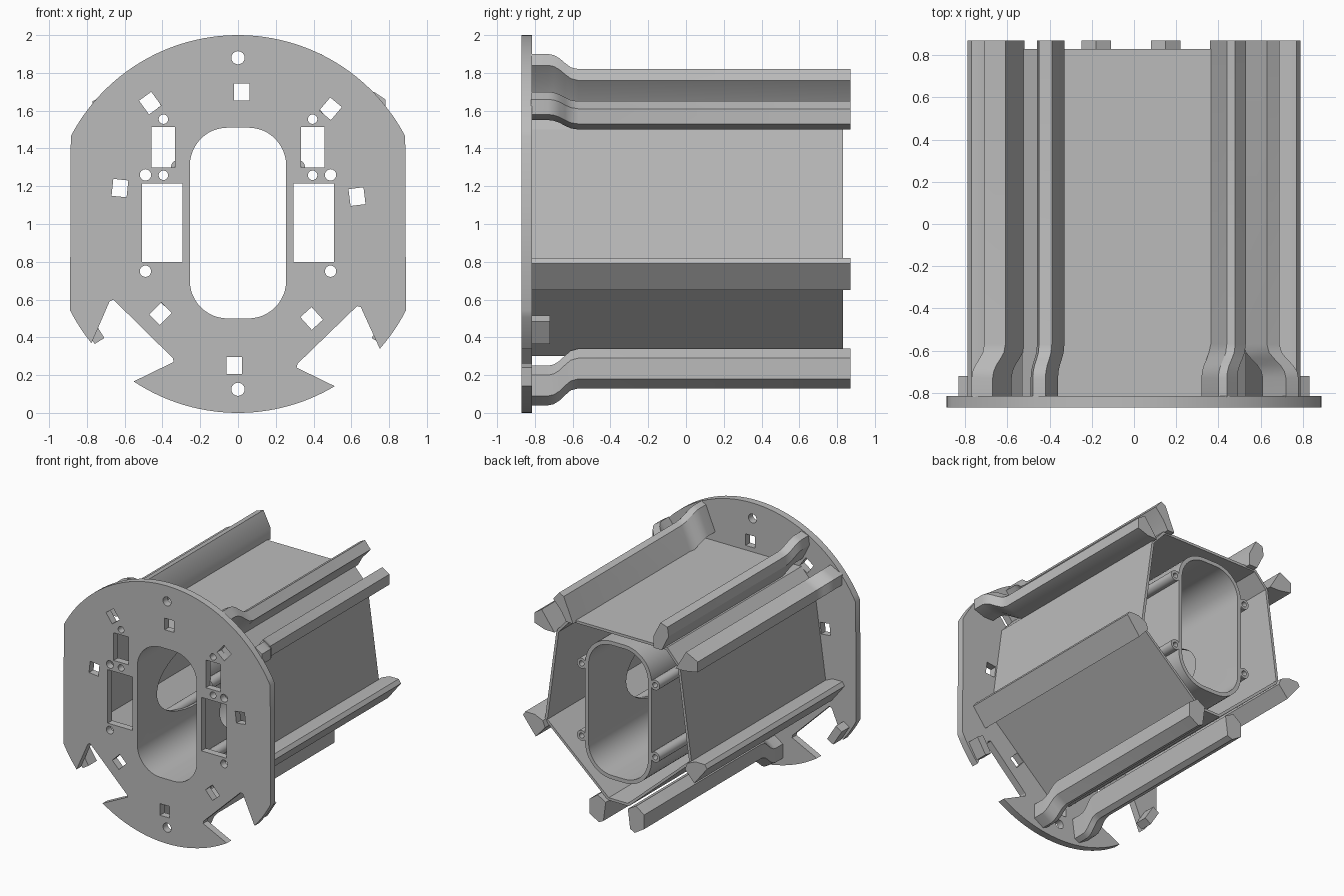
import bpy, bmesh
from math import sin, cos, pi, radians, atan2

cube = bpy.data.objects.get("Cube")
if cube:
    bpy.data.objects.remove(cube, do_unlink=True)

grey = bpy.data.materials.new("plain grey")
grey.use_nodes = True
grey.diffuse_color = (0.5, 0.5, 0.5, 1)
grey.node_tree.nodes["Principled BSDF"].inputs["Base Color"].default_value = (0.5, 0.5, 0.5, 1)


def arc(cx, cz, r, a0, a1, n):
    return [(cx + r * cos(a0 + (a1 - a0) * i / n), cz + r * sin(a0 + (a1 - a0) * i / n))
            for i in range(n + 1)]


def circle(cx, cz, r, n=24):
    return arc(cx, cz, r, 0, 2 * pi, n)[:-1]


def rect(cx, cz, w, h, deg=0):
    c, s = cos(radians(deg)), sin(radians(deg))
    return [(cx + c * u * w / 2 - s * v * h / 2, cz + s * u * w / 2 + c * v * h / 2)
            for u, v in ((-1, -1), (1, -1), (1, 1), (-1, 1))]


def rounded(w, z0, z1, r):
    pts = []
    for cx, cz, a in ((w - r, z1 - r, 0), (r - w, z1 - r, pi / 2),
                      (r - w, z0 + r, pi), (w - r, z0 + r, 1.5 * pi)):
        pts += arc(cx, cz, r, a, a + pi / 2, 12)
    return pts


def mirrored(half):
    return half + [(-x, z) for x, z in reversed(half)]


def finish(ob):
    ob.data.materials.clear()
    ob.data.materials.append(grey)
    bpy.ops.object.select_all(action='DESELECT')
    ob.select_set(True)
    bpy.context.view_layer.objects.active = ob
    bpy.ops.object.shade_smooth_by_angle(angle=radians(30))
    return ob


def slab(name, outlines, y0, y1):
    """Extrude an outline with holes along y."""
    cu = bpy.data.curves.new(name, 'CURVE')
    cu.dimensions, cu.fill_mode, cu.extrude = '2D', 'BOTH', (y1 - y0) / 2
    for pts in outlines:
        sp = cu.splines.new('POLY')
        sp.points.add(len(pts) - 1)
        for p, (x, z) in zip(sp.points, pts):
            p.co = (x, z, 0, 1)
        sp.use_cyclic_u = True
    ob = bpy.data.objects.new(name, cu)
    bpy.context.collection.objects.link(ob)
    ob.rotation_euler = (pi / 2, 0, 0)
    ob.location.y = (y0 + y1) / 2
    bpy.ops.object.select_all(action='DESELECT')
    ob.select_set(True)
    bpy.context.view_layer.objects.active = ob
    bpy.ops.object.convert(target='MESH')
    ob = bpy.context.view_layer.objects.active
    bm = bmesh.new()
    bm.from_mesh(ob.data)
    bmesh.ops.remove_doubles(bm, verts=bm.verts, dist=1e-4)
    bmesh.ops.recalc_face_normals(bm, faces=bm.faces)
    bm.to_mesh(ob.data)
    bm.free()
    return finish(ob)


def rail(name, section, flare=(0, 0)):
    """Sweep a section along y, stepping outward near the plate."""
    steps = [(-0.82, 1), (-0.73, 1), (-0.70, 0.93), (-0.67, 0.72), (-0.64, 0.4),
             (-0.61, 0.12), (-0.57, 0), (0.87, 0)]
    bm = bmesh.new()
    rings = [[bm.verts.new((x + flare[0] * k, y, z + flare[1] * k)) for x, z in section]
             for y, k in steps]
    n = len(section)
    for a, b in zip(rings, rings[1:]):
        for i in range(n):
            j = (i + 1) % n
            bm.faces.new((a[i], a[j], b[j], b[i]))
    bm.faces.new(rings[0])
    bm.faces.new(rings[-1])
    bmesh.ops.recalc_face_normals(bm, faces=bm.faces)
    me = bpy.data.meshes.new(name)
    bm.to_mesh(me)
    bm.free()
    ob = bpy.data.objects.new(name, me)
    bpy.context.collection.objects.link(ob)
    return finish(ob)


def disc_arc(p, q, n):
    a0, a1 = atan2(p[1] - 1, p[0]), atan2(q[1] - 1, q[0])
    return arc(0, 1, 1, a0, a1, n)


# front plate: clipped disc with two notches, windows and holes
opening = rounded(0.255, 0.5, 1.51, 0.2)
outline = disc_arc((0.885, 1.465), (-0.885, 1.465), 48)
outline += disc_arc((-0.885, 0.545), (-0.775, 0.37), 6)
outline += [(-0.68, 0.59), (-0.66, 0.6), (-0.345, 0.29), (-0.34, 0.27)]
outline += disc_arc((-0.55, 0.17), (0.51, 0.145), 30)
outline += [(0.31, 0.24), (0.315, 0.26), (0.63, 0.565), (0.65, 0.56)]
outline += disc_arc((0.75, 0.34), (0.885, 0.545), 6)
holes = [opening, circle(0, 1.88, 0.035), circle(0, 0.125, 0.035)]
for s in (-1, 1):
    holes += [rect(s * 0.402, 1.007, 0.215, 0.415), rect(s * 0.395, 1.407, 0.125, 0.215),
              circle(s * 0.49, 1.26, 0.03), circle(s * 0.49, 0.75, 0.03),
              circle(s * 0.395, 1.555, 0.025), circle(s * 0.395, 1.258, 0.025)]
for x, z, deg in ((0.02, 1.7, 0), (-0.02, 0.25, 0), (-0.465, 1.64, 36), (0.49, 1.61, -40),
                  (-0.625, 1.19, -6), (0.63, 1.145, 7), (-0.41, 0.525, -45), (0.39, 0.5, 42)):
    holes.append(rect(x, z, 0.08, 0.09, deg))
slab("front_plate", [outline] + holes, -0.87, -0.815)

# faceted outer shell, open at the back
outer = mirrored([(0.42, 1.62), (0.53, 1.5), (0.63, 0.78), (0.09, 0.3)])
inner = mirrored([(0.411, 1.6), (0.511, 1.492), (0.608, 0.787), (0.082, 0.32)])
slab("outer_shell", [outer, inner], -0.82, 0.83)

# inner tube with oval side openings
tube = slab("inner_tube", [rounded(0.285, 0.47, 1.54, 0.23), opening], -0.82, 0.83)
bpy.ops.mesh.primitive_cylinder_add(vertices=40, radius=1, depth=1,
                                    location=(0, -0.13, 1), rotation=(0, pi / 2, 0))
cutter = bpy.context.object
cutter.name = "side_opening_cutter"
cutter.scale = (0.26, 0.5, 0.8)
cutter.hide_render = True
mod = tube.modifiers.new("side_openings", 'BOOLEAN')
mod.operation, mod.solver, mod.object = 'DIFFERENCE', 'EXACT', cutter
bpy.context.view_layer.objects.active = tube
bpy.ops.object.modifier_apply(modifier=mod.name)
bpy.data.objects.remove(cutter, do_unlink=True)

# screw posts beside the tube
for s, side in ((-1, "right"), (1, "left")):
    for z, level in ((1.3, "upper"), (0.74, "lower")):
        slab(f"{level}_{side}_screw_post",
             [circle(s * 0.315, z, 0.04, 20), circle(s * 0.315, z, 0.02, 20)], -0.82, 0.83)

# long guide rails around the shell
rail("upper_left_rail", [(0.36, 1.61), (0.44, 1.8), (0.48, 1.82), (0.53, 1.76),
                         (0.46, 1.68), (0.42, 1.61)], (-0.04, 0.08))
rail("upper_right_rail", [(-0.33, 1.61), (-0.33, 1.7), (-0.39, 1.82), (-0.45, 1.8),
                          (-0.46, 1.73), (-0.4, 1.61)], (-0.03, 0.075))
rail("shoulder_left_rail", [(0.52, 1.5), (0.63, 1.65), (0.69, 1.61), (0.69, 1.53),
                            (0.6, 1.5)], (0.09, 0.05))
rail("shoulder_right_rail", [(-0.52, 1.5), (-0.61, 1.65), (-0.71, 1.6), (-0.71, 1.52),
                             (-0.6, 1.5)], (-0.06, 0.05))
for s, side in ((-1, "right"), (1, "left")):
    rail(f"side_{side}_rail", [(s * x, z) for x, z in
         ((0.62, 0.79), (0.69, 0.82), (0.77, 0.82), (0.79, 0.79), (0.68, 0.65), (0.6, 0.74))])
    shift = -0.015 + s * 0.015 if s < 0 else 0
    rail(f"bottom_{side}_rail", [(s * x + shift, z) for x, z in
         ((0.08, 0.3), (0.1, 0.15), (0.14, 0.13), (0.22, 0.18), (0.22, 0.29), (0.15, 0.34))],
         (s * 0.01, -0.09))
    # short tabs behind the plate tips
    slab(f"{side}_tab", [rect(s * 0.77, 0.44, 0.06, 0.14, -s * 32)], -0.82, -0.72)
